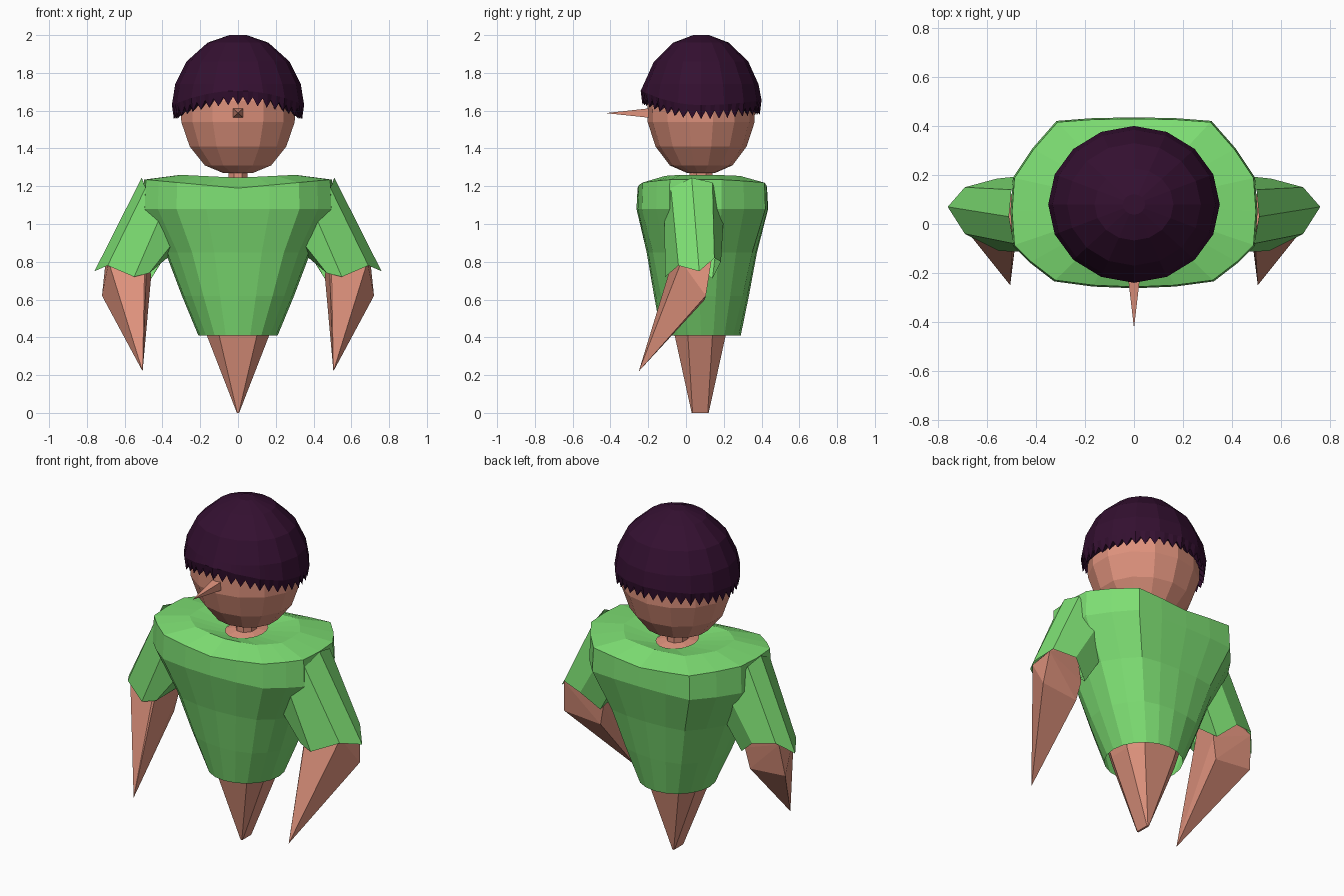
import bpy, bmesh, math

if "Cube" in bpy.data.objects:
    bpy.data.objects.remove(bpy.data.objects["Cube"])

CY = 0.08  # y of the body axis


def material(name, rgb):
    m = bpy.data.materials.new(name)
    m.diffuse_color = (*rgb, 1)
    m.use_nodes = True
    m.node_tree.nodes["Principled BSDF"].inputs["Base Color"].default_value = m.diffuse_color
    return m


SKIN = material("skin", (0.74, 0.29, 0.205))
GREEN = material("shirt green", (0.205, 0.73, 0.17))
HAIR = material("dark plum hair", (0.034, 0.005, 0.03))


def finish(bm, name, mat):
    bmesh.ops.recalc_face_normals(bm, faces=bm.faces[:])
    me = bpy.data.meshes.new(name)
    bm.to_mesh(me)
    bm.free()
    me.materials.append(mat)
    ob = bpy.data.objects.new(name, me)
    bpy.context.collection.objects.link(ob)
    return ob


def loft(name, rings, mat, cap_start=False, cap_end=False):
    """Skin closed rings of equal length."""
    bm = bmesh.new()
    vs = [[bm.verts.new(p) for p in r] for r in rings]
    n = len(rings[0])
    for a, b in zip(vs, vs[1:]):
        for i in range(n):
            j = (i + 1) % n
            bm.faces.new((a[i], a[j], b[j], b[i]))
    if cap_start:
        bm.faces.new(vs[0][::-1])
    if cap_end:
        bm.faces.new(vs[-1])
    return finish(bm, name, mat)


def hull(name, pts, mat):
    bm = bmesh.new()
    for p in pts:
        bm.verts.new(p)
    bmesh.ops.convex_hull(bm, input=bm.verts[:])
    return finish(bm, name, mat)


def oval(rx, ry, z, n, turn=0.0):
    return [(rx * math.cos(a), CY + ry * math.sin(a), z)
            for a in (2 * math.pi * (i + turn) / n for i in range(n))]


# Head
head_profile = [(0.08, 1.27), (0.18, 1.31), (0.262, 1.41), (0.308, 1.54),
                (0.31, 1.65), (0.27, 1.78)]
loft("head", [oval(r, r * 0.92, z, 14, 0.5) for r, z in head_profile],
     SKIN, True, True)

# Nose spike
hull("nose", [(x, -0.17, z) for x in (-0.03, 0.03) for z in (1.56, 1.615)]
     + [(0, -0.425, 1.587)], SKIN)

# Neck and its spread at the collar
loft("neck", [oval(r, r * 1.2, z, 8, 0.5) for r, z in
              [(0.16, 1.18), (0.12, 1.215), (0.055, 1.23), (0.055, 1.3)]], SKIN)

# Hair: sixteen-sided cap with a saw-tooth hem, raised over the face
SIDES, N = 16, 80


def hem_z(a):
    s = math.sin(a)
    return 1.575 + (0.075 * s * s if s < 0 else 0.025 * s * s)


def hair_ring(r, z_of):
    ring = []
    for i in range(N):
        a = 2 * math.pi * i / N
        step = 2 * math.pi / SIDES
        k = r * math.cos(step / 2) / math.cos(a % step - step / 2)
        ring.append((0.35 * k * math.cos(a), CY + 0.32 * k * math.sin(a),
                     z_of(i, a)))
    return ring


hair_rings = [hair_ring(r, lambda i, a, z=z: z) for r, z in
              [(0.13, 2.0), (0.46, 1.96), (0.78, 1.86), (0.95, 1.74)]]
hair_rings.append(hair_ring(1.0, lambda i, a: hem_z(a) + 0.055))
hair_rings.append(hair_ring(0.97, lambda i, a: hem_z(a) + (0.025 if i % 2 else -0.02)))
hair_rings.append(hair_ring(0.84, lambda i, a: hem_z(a) + 0.035))
loft("hair", hair_rings, HAIR, True, False)

# Shirt: round hem widening to a broad shoulder outline
half = [(0, -.265), (.17, -.258), (.33, -.237), (.43, -.16), (.5, -.09),
        (.51, .05), (.5, .19), (.42, .31), (.32, .424), (.17, .435), (0, .438)]
top = half + [(-x, y) for x, y in half[-2:0:-1]]
M = len(top)
hem = [(0.21 * math.cos(a), CY + 0.21 * math.sin(a))
       for a in (2 * math.pi * i / M - math.pi / 2 for i in range(M))]


def shirt_ring(t, z):
    return [(hx + (tx - hx) * t, hy + (ty - hy) * t, z)
            for (hx, hy), (tx, ty) in zip(hem, top)]


def shoulder_ring(k, z, lift=0.0):
    return [(x * k, CY + (y - CY) * k, z + lift * min(1, abs(x) / 0.5))
            for x, y in top]


collar = [(x * 0.5, CY + (y - CY) * 0.62, 1.225) for x, y in hem]
loft("shirt", [shirt_ring(0, 0.41), shirt_ring(0.29, 0.62),
               shirt_ring(0.58, 0.85), shirt_ring(0.98, 1.08),
               shoulder_ring(0.975, 1.19, 0.045),
               shoulder_ring(0.6, 1.245, 0.015), collar], GREEN)

# Lower body: octagonal wedge tapering to a short edge
belly = [(.1, -.06), (.165, .01), (.165, .14), (.1, .21),
         (-.1, .21), (-.165, .14), (-.165, .01), (-.1, -.06)]
foot = [(.004, .03), (.006, .035), (.006, .115), (.004, .12),
        (-.004, .12), (-.006, .115), (-.006, .035), (-.004, .03)]
loft("lower_body", [[(x, y, 0) for x, y in foot],
                    [(x, y, 0.41) for x, y in belly],
                    [(x * 1.25, CY + (y - CY) * 1.25, 0.56) for x, y in belly]],
     SKIN, True, True)

# Sleeves and pointed arms, mirrored left and right
shoulder = [(.36, -.09, .88), (.42, -.115, 1.02), (.49, -.08, 1.19), (.51, .03, 1.245),
            (.50, .14, 1.22), (.42, .20, 1.04), (.36, .16, .88), (.34, .04, .85)]
cuff = [(.47, -.09, .74), (.55, -.11, .72), (.69, -.04, .78), (.76, .07, .75),
        (.69, .15, .82), (.56, .185, .80), (.46, .14, .71), (.41, .04, .79)]
arm = [(.505, -.25, .22), (.72, .105, .62), (.487, .10, .60), (.685, -.025, .80),
       (.495, -.085, .76), (.70, .135, .81), (.46, .11, .72), (.50, .12, .90),
       (.60, .10, .92), (.48, -.03, .90)]
for side, s in (("left", 1), ("right", -1)):
    loft(side + "_sleeve", [[(s * x, y, z) for x, y, z in r]
                            for r in (shoulder, cuff)], GREEN)
    hull(side + "_arm", [(s * x, y, z) for x, y, z in arm], SKIN)
